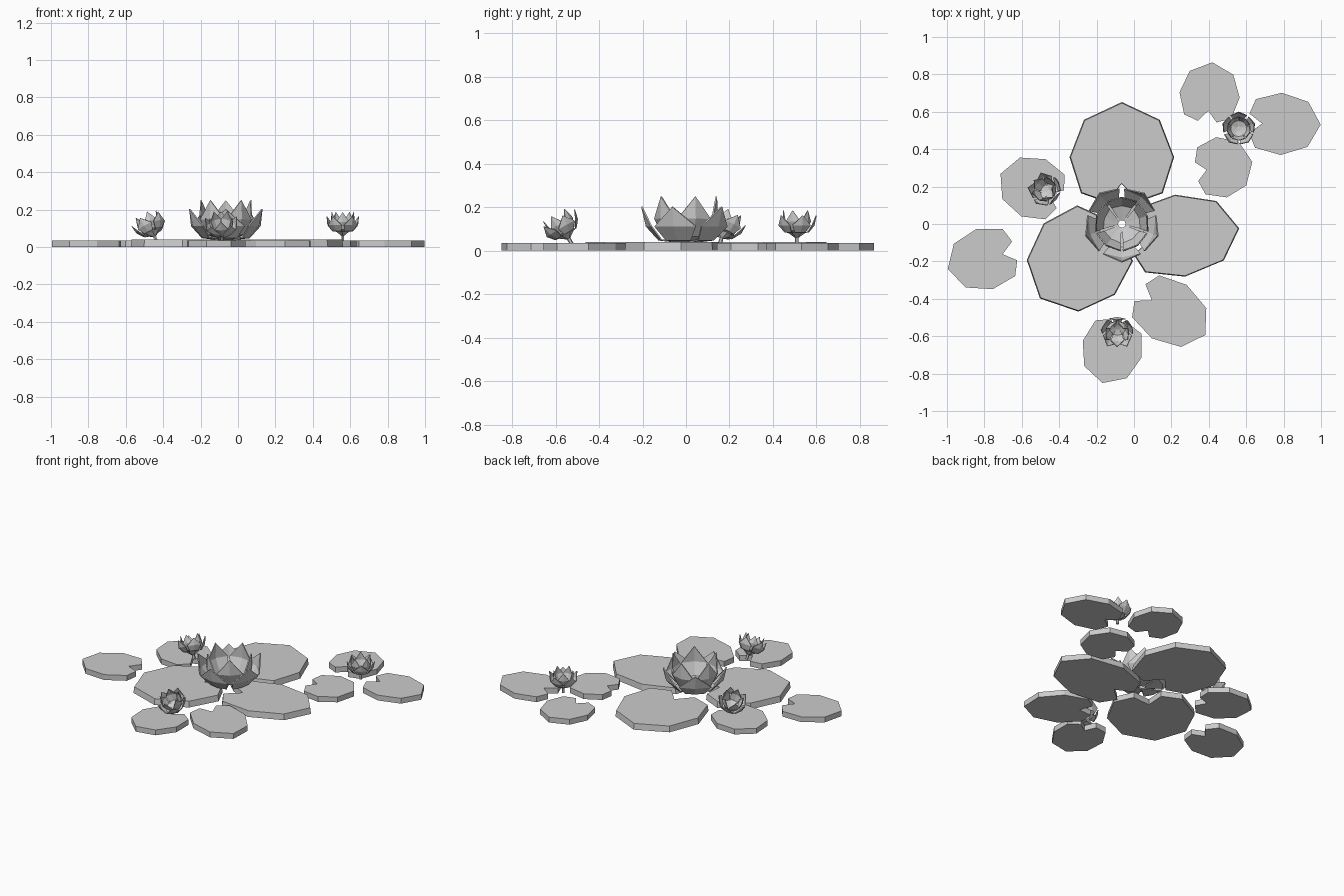
import bpy, bmesh
from math import sin, cos, radians, pi
from mathutils import Matrix, Vector

cube = bpy.data.objects.get("Cube")
if cube:
    bpy.data.objects.remove(cube)

grey = bpy.data.materials.new("plain grey")
grey.use_nodes = True
COLOUR = (0.6, 0.6, 0.6, 1)
grey.diffuse_color = COLOUR
grey.node_tree.nodes["Principled BSDF"].inputs["Base Color"].default_value = COLOUR


def add_object(name, bm):
    bmesh.ops.recalc_face_normals(bm, faces=bm.faces)
    mesh = bpy.data.meshes.new(name)
    bm.to_mesh(mesh)
    bm.free()
    mesh.materials.append(grey)
    obj = bpy.data.objects.new(name, mesh)
    bpy.context.collection.objects.link(obj)
    return obj


# Half outline of a lily pad: angle from the notch and relative radius
HALF_PAD = [(17, 0.97), (43, 1.04), (86, 0.91), (135, 0.93)]
NOTCH_DEPTH = 0.58


def lily_pad(name, x, y, length, width, notch, height, taper):
    half = HALF_PAD + [(180, 1)]
    polar = [(0, NOTCH_DEPTH)] + half + [(-a, r) for a, r in reversed(HALF_PAD)]
    place = Matrix.Translation((x, y, 0)) @ Matrix.Rotation(radians(notch), 4, 'Z')
    bm = bmesh.new()
    rings = []
    for z, s in ((0, 1), (height, taper)):
        rings.append([bm.verts.new(place @ Vector((
            s * length * r * cos(radians(a)), s * width * r * sin(radians(a)), z)))
            for a, r in polar])
    low, top = rings
    bm.faces.new(low)
    bm.faces.new(top)
    for i in range(len(polar)):
        j = (i + 1) % len(polar)
        bm.faces.new((low[i], low[j], top[j], top[i]))
    add_object(name, bm)


# Petal rows: distance out, height, half width, edge lift towards the centre
OUTER = [(0.02, 0, 0.012, 0), (0.125, 0.012, 0.06, 0.012), (0.182, 0.075, 0.1, 0.022)]
OUTER_TIP = (0.203, 0.165)
INNER = [(0.02, 0.005, 0.012, 0), (0.1, 0.03, 0.055, 0.012), (0.142, 0.11, 0.08, 0.022)]
INNER_TIP = (0.14, 0.212)


def petal(bm, rows, tip, turn, place):
    spin = place @ Matrix.Rotation(turn, 4, 'Z')
    strips = []
    for out, z, half, lift in rows:
        strips.append([bm.verts.new(spin @ Vector((out - lift * abs(s), s * half, z)))
                       for s in (-1, 0, 1)])
    for a, b in zip(strips, strips[1:]):
        for i in (0, 1):
            bm.faces.new((a[i], a[i + 1], b[i + 1], b[i]))
    point = bm.verts.new(spin @ Vector((tip[0], 0, tip[1])))
    for i in (0, 1):
        bm.faces.new((strips[-1][i], strips[-1][i + 1], point))


def flower(name, place, turn, thickness):
    for part, rows, tip, shift in (("outer", OUTER, OUTER_TIP, 0),
                                   ("inner", INNER, INNER_TIP, pi / 5)):
        bm = bmesh.new()
        for i in range(5):
            petal(bm, rows, tip, radians(turn) + shift + i * 2 * pi / 5, place)
        obj = add_object(f"{name}_{part}_petals", bm)
        solid = obj.modifiers.new("thickness", 'SOLIDIFY')
        solid.thickness = thickness
        solid.offset = 0


def small_flower(name, x, y, lean, towards, turn):
    # The stem base sits on the pad; the whole flower leans from there
    axis = Matrix.Rotation(radians(towards), 4, 'Z') @ Vector((0, 1, 0))
    base = Matrix.Translation((x, y, 0.03)) @ Matrix.Rotation(radians(lean), 4, axis.to_3d())
    flower(name, base @ Matrix.Translation((0, 0, 0.05)) @ Matrix.Diagonal((0.44, 0.44, 0.5, 1)),
           turn, 0.004)
    bm = bmesh.new()
    for low, high, r1, r2 in ((0, 0.035, 0.009, 0.009), (0.03, 0.056, 0.009, 0.045)):
        bmesh.ops.create_cone(bm, segments=6, radius1=r1, radius2=r2, depth=high - low,
                              cap_ends=True, matrix=base @ Matrix.Translation((0, 0, (low + high) / 2)))
    add_object(f"{name}_stem", bm)


# Large pads round the main flower
for name, *shape in (("back", -0.065, 0.375, 0.277, 0.308, -90),
                     ("left", 0.265, -0.06, 0.3, 0.243, 187),
                     ("front_right", -0.305, -0.2, 0.28, 0.297, 45)):
    lily_pad(f"large_pad_{name}", *shape, 0.04, 0.98)

# Small pads
for name, *shape in (("back", 0.405, 0.7, 0.165, 0.178, -95),
                     ("back_left", 0.8, 0.535, 0.198, 0.183, 179),
                     ("left", 0.478, 0.305, 0.157, 0.18, 190),
                     ("front_left", 0.2, -0.476, 0.216, 0.188, 147),
                     ("right", -0.81, -0.19, 0.192, 0.184, 15),
                     ("front", -0.12, -0.68, 0.177, 0.18, 74),
                     ("back_right", -0.548, 0.198, 0.18, 0.183, -23)):
    lily_pad(f"small_pad_{name}", *shape, 0.036, 1)

# Flowers
flower("main_flower", Matrix.Translation((-0.065, 0, 0.038)), -90, 0.007)
small_flower("left_flower", 0.56, 0.51, 0, 0, 90)
small_flower("front_flower", -0.085, -0.525, 30, -95, 90)
small_flower("right_flower", -0.435, 0.155, 28, 145, 30)
